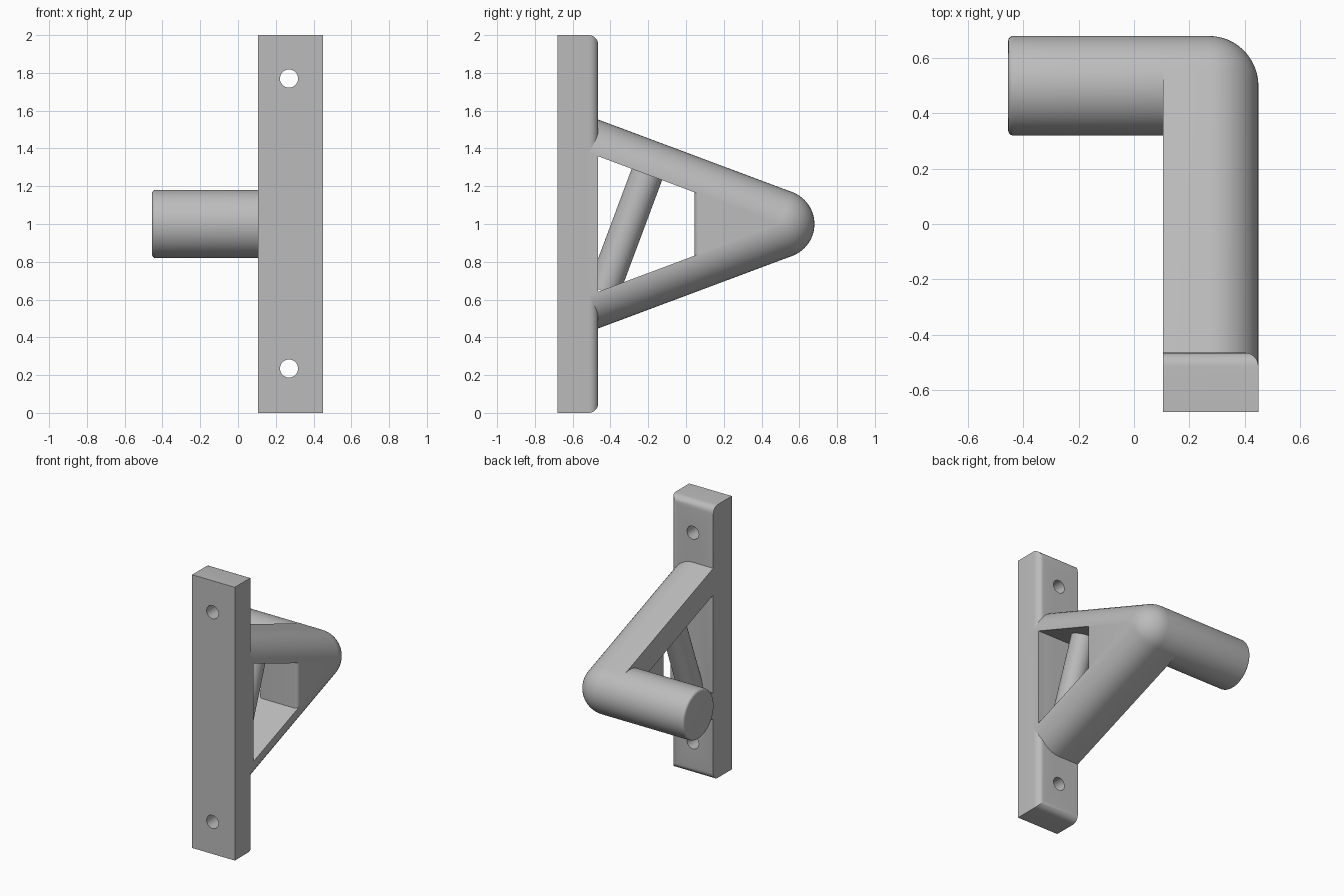
import bpy, bmesh, math
from mathutils import Matrix

if "Cube" in bpy.data.objects:
    bpy.data.objects.remove(bpy.data.objects["Cube"], do_unlink=True)

grey = bpy.data.materials.new("plain grey")
grey.use_nodes = True
grey.diffuse_color = (0.5, 0.5, 0.5, 1)
grey.node_tree.nodes["Principled BSDF"].inputs["Base Color"].default_value = (0.5, 0.5, 0.5, 1)

X0, X1 = 0.105, 0.45          # sides of the bracket
Y0, Y1 = -0.68, -0.465        # front and back of the wall plate
R, TIP_Y, MID_Z = 0.18, 0.5, 1.0
XC = X1 - R                   # where the rounded side starts
SLOPE = math.radians(20.5)


def add(name, bm):
    bmesh.ops.recalc_face_normals(bm, faces=bm.faces)
    mesh = bpy.data.meshes.new(name)
    bm.to_mesh(mesh)
    bm.free()
    mesh.materials.append(grey)
    ob = bpy.data.objects.new(name, mesh)
    bpy.context.collection.objects.link(ob)
    return ob


def loft(layers):
    """Solid through a list of equal-length rings, capped at both ends."""
    bm = bmesh.new()
    rings = [[bm.verts.new(p) for p in ring] for ring in layers]
    for a, b in zip(rings, rings[1:]):
        for i in range(len(a)):
            j = (i + 1) % len(a)
            bm.faces.new((a[i], a[j], b[j], b[i]))
    bm.faces.new(rings[0])
    bm.faces.new(rings[-1])
    return bm


def prism(pts, xa, xb):
    return loft([[(x, y, z) for y, z in pts] for x in (xa, xb)])


def cylinder(radius, length, matrix, segments=48):
    bm = bmesh.new()
    bmesh.ops.create_cone(bm, cap_ends=True, segments=segments, radius1=radius,
                          radius2=radius, depth=length, matrix=matrix)
    return bm


def round_edges(bm, test, width, segments=6):
    edges = [e for e in bm.edges if test(*[v.co for v in e.verts])]
    bmesh.ops.bevel(bm, geom=edges, offset=width, segments=segments,
                    profile=0.5, affect='EDGES')


def activate(ob):
    bpy.ops.object.select_all(action='DESELECT')
    ob.select_set(True)
    bpy.context.view_layer.objects.active = ob


def cut(ob, cutter):
    mod = ob.modifiers.new("cut", 'BOOLEAN')
    mod.operation, mod.solver, mod.object = 'DIFFERENCE', 'EXACT', cutter
    activate(ob)
    bpy.ops.object.modifier_apply(modifier=mod.name)
    bpy.data.objects.remove(cutter, do_unlink=True)


def smooth(ob):
    activate(ob)
    bpy.ops.object.shade_smooth_by_angle(angle=math.radians(30))


# Wall plate: rounded on the back at the top, bottom and left side
bm = prism([(Y0, 0), (Y1, 0), (Y1, 2), (Y0, 2)], X0, X1)
round_edges(bm, lambda a, b: min(a.y, b.y) > Y1 - 0.01
            and (abs(a.z - b.z) < 0.01 or min(a.x, b.x) > X1 - 0.01), 0.05)
plate = add("wall_plate", bm)

# Screw holes
for z in (0.235, 1.77):
    m = Matrix.Translation((0.27, -0.57, z)) @ Matrix.Rotation(math.pi / 2, 4, 'X')
    cut(plate, add("hole_cutter", cylinder(0.048, 0.5, m, 32)))


# Struts: a wedge with a round tip and a fully rounded left side
def outline(x, r, back=-0.56, steps=24):
    top = (TIP_Y - back) * math.tan(SLOPE) + r / math.cos(SLOPE)
    ring = [(x, back, MID_Z + top)]
    span = math.pi / 2 - SLOPE
    for i in range(steps + 1):
        a = span - 2 * span * i / steps
        ring.append((x, TIP_Y + r * math.cos(a), MID_Z + r * math.sin(a)))
    return ring + [(x, back, MID_Z - top)]


layers = [outline(X0, R)]
for i in range(13):
    a = math.pi / 2 * i / 12
    layers.append(outline(XC + R * math.sin(a), max(R * math.cos(a), 0.002)))
struts = add("struts", loft(layers))

# Triangular opening between the struts
tip = TIP_Y - 0.006
half = (tip - Y1) * math.tan(SLOPE)
cut(struts, add("opening_cutter", prism(
    [(Y1, MID_Z + half), (tip, MID_Z), (Y1, MID_Z - half)], 0, 0.6)))

# Web filling the tip of the opening, slightly recessed on the right side
WEB_Y = 0.045
h = (TIP_Y - WEB_Y) * math.tan(SLOPE)
bm = prism([(WEB_Y, MID_Z + h), (TIP_Y, MID_Z + 0.002),
            (TIP_Y, MID_Z - 0.002), (WEB_Y, MID_Z - h)], X0 + 0.035, X1)
round_edges(bm, lambda a, b: max(a.y, b.y) < WEB_Y + 0.01 and abs(a.z - b.z) > 0.1, 0.025)
web = add("web", bm)

# Round brace, square to the upper strut
m = Matrix.Translation((XC, -0.305, 1.0)) @ Matrix.Rotation(-SLOPE, 4, 'X')
brace = add("brace", cylinder(0.086, 0.76, m))

# Handle bar with a softened end
END = -0.455
m = Matrix.Translation(((END + XC) / 2, TIP_Y, MID_Z)) @ Matrix.Rotation(math.pi / 2, 4, 'Y')
bm = cylinder(R, XC - END, m, 64)
round_edges(bm, lambda a, b: max(a.x, b.x) < END + 0.01, 0.018, 4)
handle = add("handle_bar", bm)

for ob in (plate, struts, web, brace, handle):
    smooth(ob)
